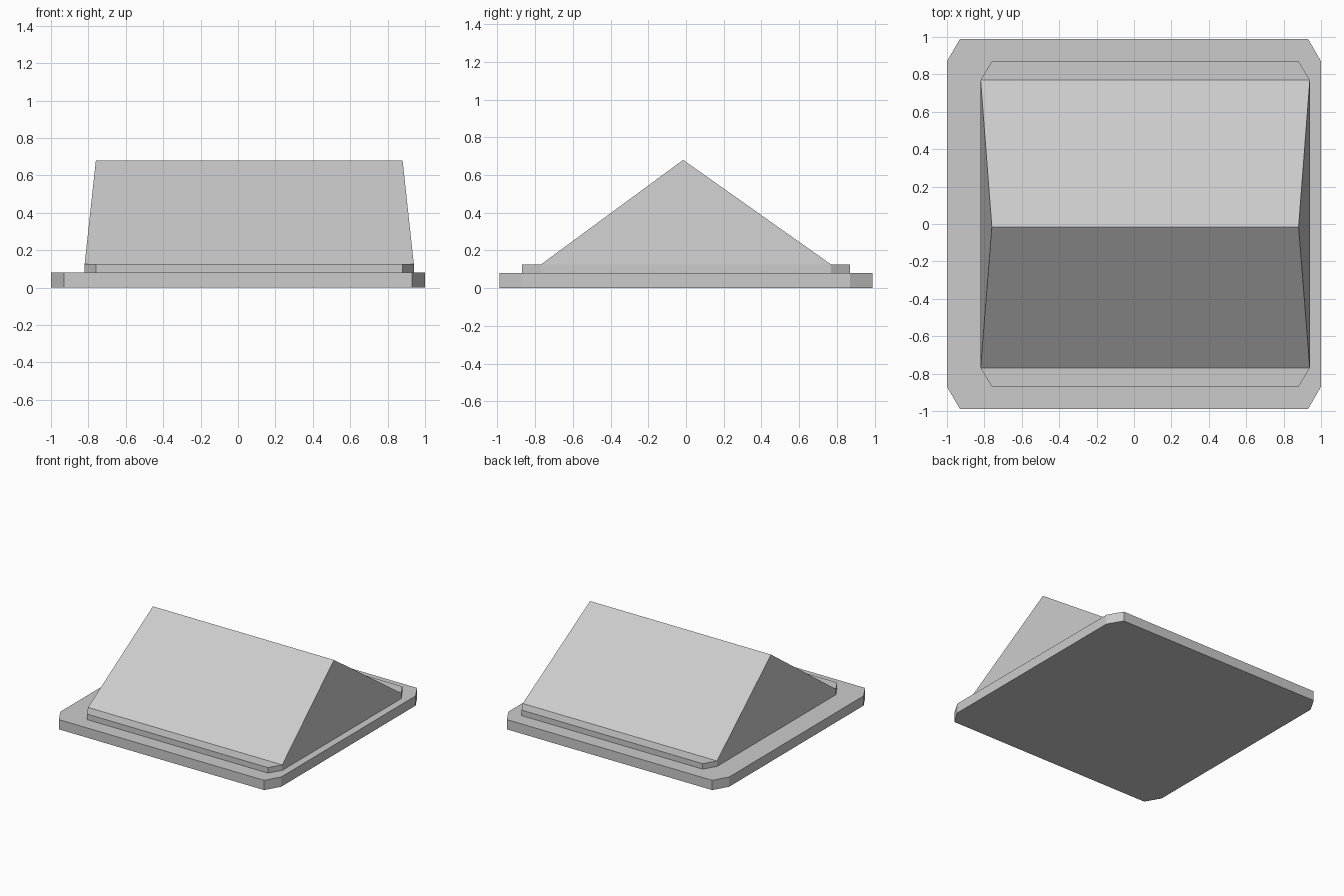
import bpy
import bmesh

if "Cube" in bpy.data.objects:
    bpy.data.objects.remove(bpy.data.objects["Cube"])


def make_object(name, verts, faces):
    mesh = bpy.data.meshes.new(name)
    bm = bmesh.new()
    vs = [bm.verts.new(v) for v in verts]
    for f in faces:
        bm.faces.new([vs[i] for i in f])
    bmesh.ops.recalc_face_normals(bm, faces=bm.faces)
    bm.to_mesh(mesh)
    bm.free()
    ob = bpy.data.objects.new(name, mesh)
    bpy.context.collection.objects.link(ob)
    return ob


def chamfered_slab(name, cx, hx, hy, inner_x, inner_y, z0, z1):
    """Rectangular slab with its four vertical corners cut off."""
    ring = [(inner_x, -hy), (hx, -inner_y), (hx, inner_y), (inner_x, hy),
            (-inner_x, hy), (-hx, inner_y), (-hx, -inner_y), (-inner_x, -hy)]
    verts = [(cx + x, y, z) for z in (z0, z1) for x, y in ring]
    faces = [list(range(8)), list(range(8, 16))]
    faces += [(i, (i + 1) % 8, (i + 1) % 8 + 8, i + 8) for i in range(8)]
    return make_object(name, verts, faces)


# Base plate and the smaller step, which sits slightly to the right
chamfered_slab("base_plate", 0, 1.0, 0.99, 0.93, 0.87, 0.0, 0.08)
CX, STEP_TOP = 0.06, 0.125
chamfered_slab("step", CX, 0.88, 0.87, 0.82, 0.77, 0.08, STEP_TOP)

# Gabled wedge: slopes stop at the ridge ends, gables lean out to the step edge
RIDGE_Y, RIDGE_Z = -0.015, 0.68
verts = [(CX + x, y, STEP_TOP) for y in (-0.77, 0.77)
         for x in (-0.88, -0.82, 0.82, 0.88)]
verts += [(CX - 0.82, RIDGE_Y, RIDGE_Z), (CX + 0.82, RIDGE_Y, RIDGE_Z)]
faces = [(1, 2, 9, 8), (6, 5, 8, 9),            # roof slopes
         (0, 1, 8), (5, 4, 8), (4, 0, 8),       # left gable and slivers
         (2, 3, 9), (7, 6, 9), (3, 7, 9),       # right gable and slivers
         (0, 4, 5, 6, 7, 3, 2, 1)]              # underside
make_object("gabled_wedge", verts, faces)
